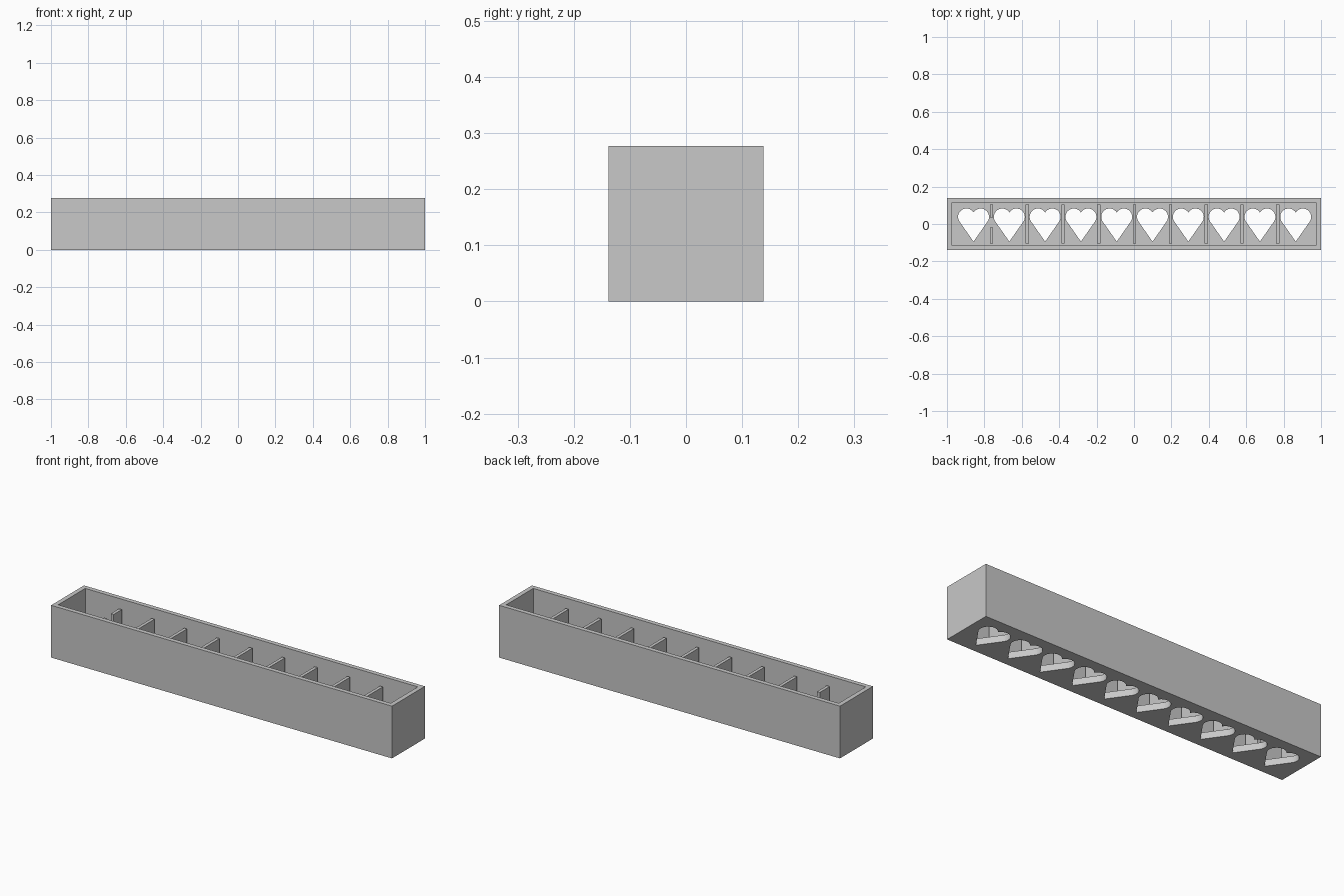
import bpy, bmesh
from math import acos, atan2, cos, sin, hypot

cube = bpy.data.objects.get("Cube")
if cube:
    bpy.data.objects.remove(cube)

HALF_X, HALF_Y, HEIGHT, WALL = 1.0, 0.138, 0.277, 0.0345
CELLS, PITCH, FIRST = 10, 0.1914, -0.858
DIVIDER_W, DIVIDER_TOP = 0.017, 0.228

grey = bpy.data.materials.new("plain grey")
grey.use_nodes = True
grey.diffuse_color = (0.58, 0.58, 0.58, 1)
grey.node_tree.nodes["Principled BSDF"].inputs["Base Color"].default_value = grey.diffuse_color


def make_object(name, bm):
    bmesh.ops.recalc_face_normals(bm, faces=bm.faces)
    mesh = bpy.data.meshes.new(name)
    bm.to_mesh(mesh)
    bm.free()
    mesh.materials.append(grey)
    obj = bpy.data.objects.new(name, mesh)
    bpy.context.collection.objects.link(obj)
    return obj


def prism(bm, outline, z0, z1):
    face = bm.faces.new([bm.verts.new((x, y, z0)) for x, y in outline])
    top = bmesh.ops.extrude_face_region(bm, geom=[face])["geom"]
    verts = [v for v in top if isinstance(v, bmesh.types.BMVert)]
    bmesh.ops.translate(bm, verts=verts, vec=(0, 0, z1 - z0))


def rectangle(x0, x1, y0, y1):
    return [(x0, y0), (x1, y0), (x1, y1), (x0, y1)]


def heart(cx, steps=20):
    # Two overlapping round lobes with straight tangents down to the tip
    r, lobe_x, lobe_y, tip_y = 0.0447, 0.038, 0.038, -0.094
    start = acos(-lobe_x / r)
    reach = hypot(lobe_x, lobe_y - tip_y)
    end = atan2(tip_y - lobe_y, -lobe_x) + acos(r / reach)
    angles = [start + (end - start) * i / steps for i in range(steps + 1)]
    right = [(lobe_x + r * cos(a), lobe_y + r * sin(a)) for a in angles]
    left = [(-x, y) for x, y in reversed(right[1:])]
    return [(cx + x, y) for x, y in right + [(0, tip_y)] + left]


# Open trough: a block whose top is inset and pushed down
bm = bmesh.new()
prism(bm, rectangle(-HALF_X, HALF_X, -HALF_Y, HALF_Y), 0, HEIGHT)
bmesh.ops.recalc_face_normals(bm, faces=bm.faces)
top = max(bm.faces, key=lambda f: f.calc_center_median().z)
bmesh.ops.inset_region(bm, faces=[top], thickness=WALL)
floor = bmesh.ops.extrude_face_region(bm, geom=[top])["geom"]
bmesh.ops.delete(bm, geom=[top], context="FACES_ONLY")
bmesh.ops.translate(bm, verts=[v for v in floor if isinstance(v, bmesh.types.BMVert)],
                    vec=(0, 0, WALL - HEIGHT))
trough = make_object("trough", bm)

# Heart openings through the floor
bm = bmesh.new()
for i in range(CELLS):
    prism(bm, heart(FIRST + i * PITCH), -0.05, WALL + 0.05)
cutter = make_object("heart_cutter", bm)
cutter.hide_render = True
cut = trough.modifiers.new("heart openings", "BOOLEAN")
cut.operation, cut.solver, cut.object = "DIFFERENCE", "EXACT", cutter
bpy.context.view_layer.objects.active = trough
bpy.ops.object.modifier_apply(modifier=cut.name)
bpy.data.objects.remove(cutter)

# Dividers between the cells; the first one is split by a gap
inner = HALF_Y - WALL
for i in range(CELLS - 1):
    x = FIRST + (i + 0.5) * PITCH
    spans = [(-inner, -0.02), (0.035, inner)] if i == 0 else [(-inner, inner)]
    bm = bmesh.new()
    for y0, y1 in spans:
        prism(bm, rectangle(x - DIVIDER_W / 2, x + DIVIDER_W / 2, y0, y1), WALL, DIVIDER_TOP)
    make_object(f"divider_{i + 1}", bm)
